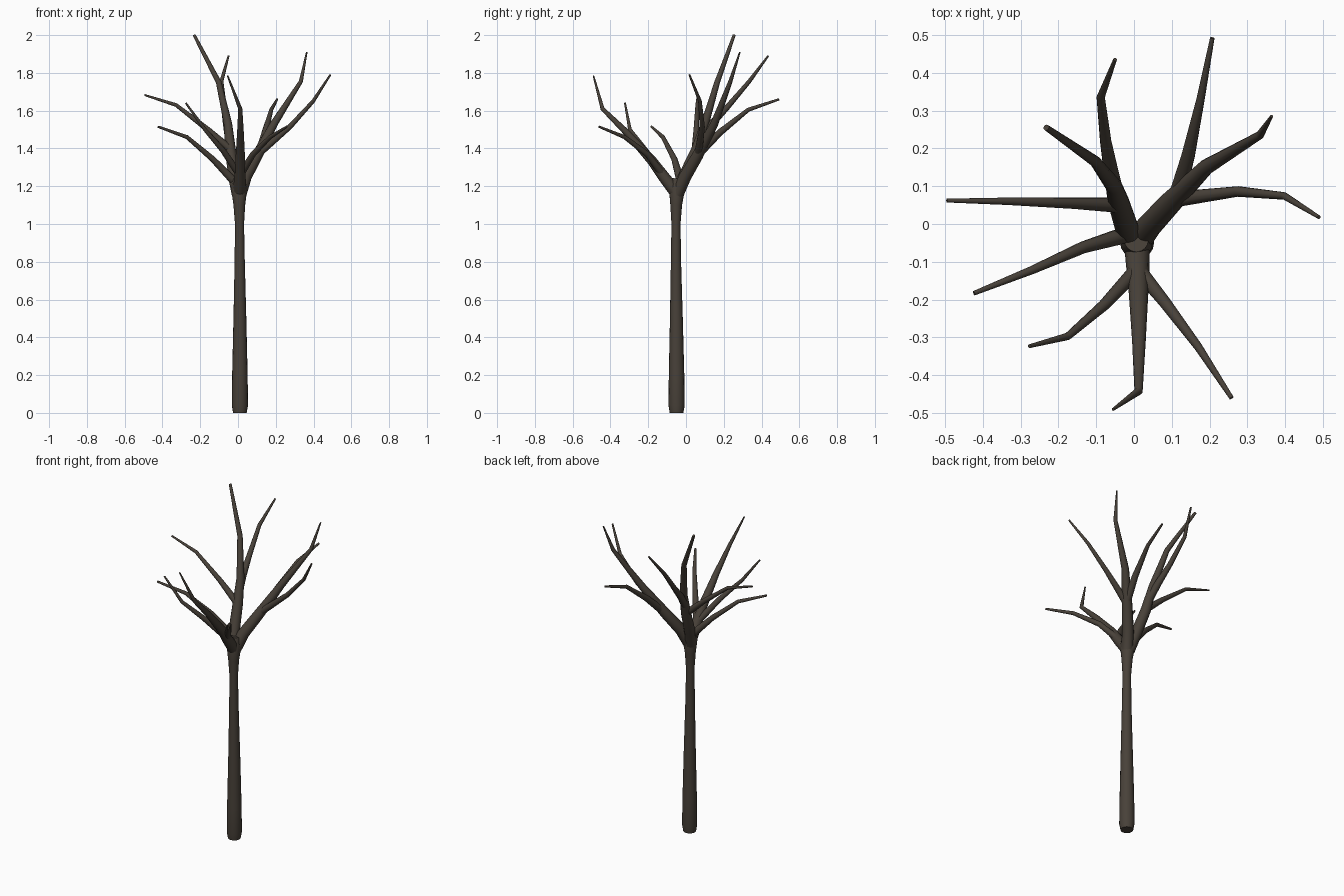
import bpy, bmesh, math
from mathutils import Vector

bark = bpy.data.materials.new("dark_bark")
bark.diffuse_color = (0.065, 0.053, 0.041, 1)


def limb(name, pts, sides=12):
    """Tapered tube through (x, y, z, radius) points, capped at both ends."""
    P = [Vector(p[:3]) for p in pts]
    bm = bmesh.new()
    rings = []
    side = None
    for i, p in enumerate(P):
        # average direction at each joint, with the frame carried along
        d = Vector()
        if i > 0:
            d += (p - P[i - 1]).normalized()
        if i < len(P) - 1:
            d += (P[i + 1] - p).normalized()
        d.normalize()
        if side is None:
            side = Vector((1, 0, 0)) if abs(d.x) < 0.8 else Vector((0, 1, 0))
        side = (side - d * side.dot(d)).normalized()
        other = d.cross(side)
        r = pts[i][3]
        rings.append([bm.verts.new(p + r * (math.cos(a) * side + math.sin(a) * other))
                      for a in (2 * math.pi * k / sides for k in range(sides))])
    for a, b in zip(rings, rings[1:]):
        for k in range(sides):
            n = (k + 1) % sides
            bm.faces.new((a[k], a[n], b[n], b[k]))
    bm.faces.new(rings[0][::-1])
    bm.faces.new(rings[-1])
    for f in bm.faces:
        f.smooth = len(f.verts) == 4
    me = bpy.data.meshes.new(name)
    bm.to_mesh(me)
    bm.free()
    me.materials.append(bark)
    ob = bpy.data.objects.new(name, me)
    bpy.context.collection.objects.link(ob)
    return ob


# Trunk with a rounded foot and a swelling below the fork
limb("trunk", [(.01, -.05, 0, .036), (.01, -.05, .04, .043), (.01, -.05, .2, .041),
               (.01, -.051, .5, .034), (.009, -.053, .8, .027), (.008, -.053, 1.0, .024),
               (.007, -.052, 1.1, .031), (.006, -.048, 1.19, .043), (.006, -.042, 1.24, .032)], 16)

# Three main limbs from the fork
limb("front_limb", [(.008, -.055, 1.17, .034), (.01, -.11, 1.24, .031), (.012, -.18, 1.335, .026),
                    (.013, -.31, 1.48, .018), (.012, -.442, 1.61, .011), (-.055, -.49, 1.785, .004)])
limb("right_limb", [(.012, -.045, 1.16, .034), (.04, -.005, 1.25, .033), (.1, .06, 1.36, .03),
                    (.19, .15, 1.53, .021), (.333, .235, 1.755, .011), (.364, .285, 1.91, .004)])
limb("left_limb", [(0, -.045, 1.16, .034), (-.018, -.015, 1.24, .032), (-.04, .055, 1.39, .029),
                   (-.053, .1, 1.53, .022), (-.102, .165, 1.75, .015), (-.232, .255, 2.0, .008)])

# Smaller branches growing out of the limbs
limb("front_left_branch", [(.008, -.12, 1.26, .02), (-.08, -.215, 1.39, .015),
                           (-.175, -.297, 1.5, .01), (-.276, -.323, 1.64, .005)])
limb("front_right_branch", [(.015, -.125, 1.265, .02), (.08, -.205, 1.37, .016),
                            (.17, -.325, 1.46, .011), (.258, -.46, 1.515, .006)])
limb("left_front_branch", [(-.01, -.025, 1.215, .023), (-.135, -.062, 1.345, .016),
                           (-.27, -.122, 1.46, .011), (-.423, -.183, 1.515, .006)])
limb("left_branch", [(-.035, .05, 1.39, .021), (-.16, .055, 1.5, .015),
                     (-.328, .06, 1.63, .01), (-.495, .062, 1.683, .005)])
limb("back_left_branch", [(-.047, .075, 1.45, .022), (-.06, .135, 1.53, .02), (-.075, .22, 1.62, .015),
                          (-.088, .335, 1.755, .011), (-.05, .435, 1.89, .005)])
limb("right_branch", [(.11, .065, 1.375, .021), (.275, .086, 1.515, .014),
                      (.398, .074, 1.65, .01), (.489, .018, 1.79, .005)])
limb("back_right_branch", [(.115, .08, 1.385, .022), (.143, .18, 1.485, .018),
                           (.176, .33, 1.605, .011), (.207, .492, 1.66, .006)])
